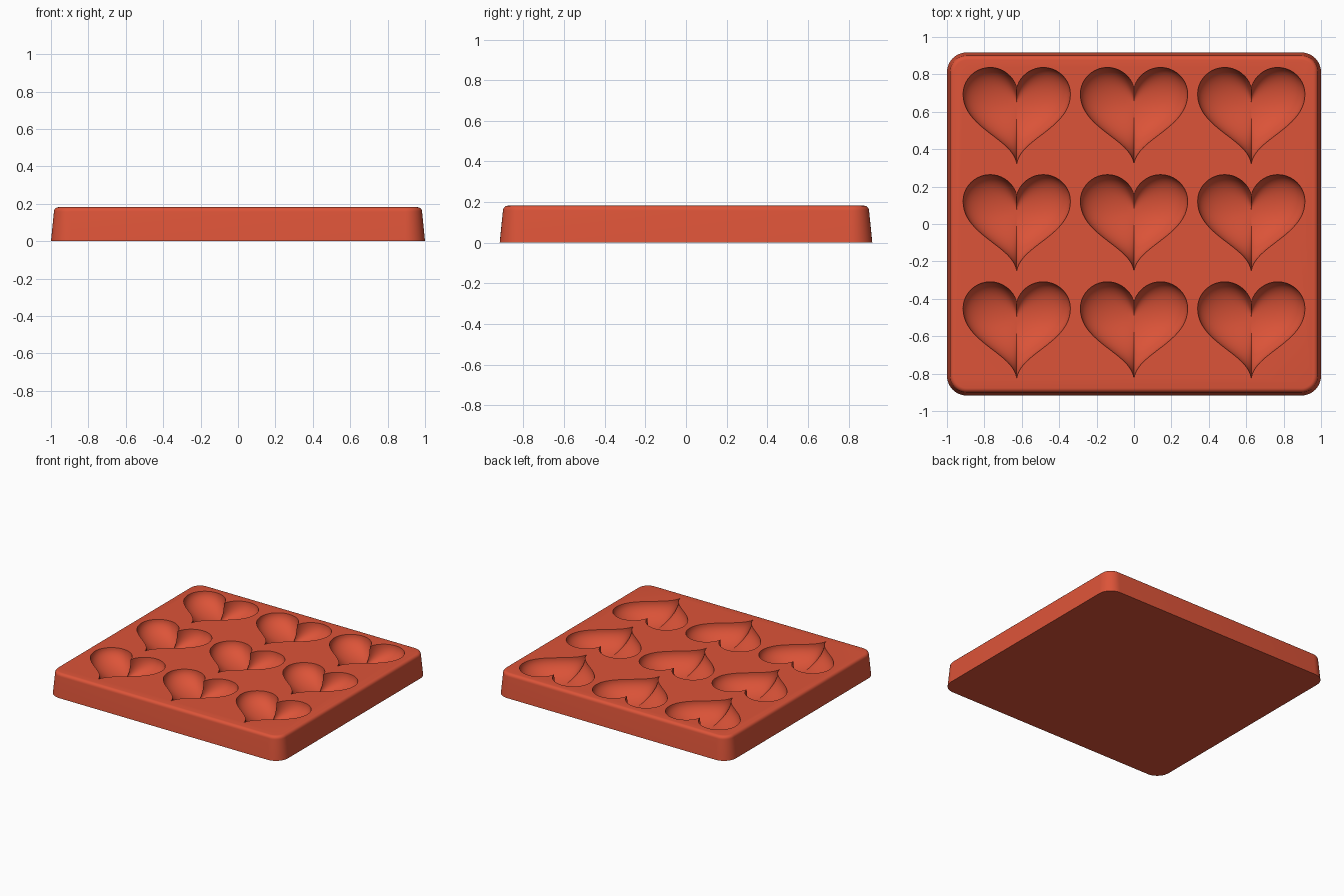
import bpy, bmesh, math
from mathutils import Vector
from mathutils.geometry import interpolate_bezier

cube = bpy.data.objects.get("Cube")
if cube:
    bpy.data.objects.remove(cube, do_unlink=True)

HALF_X, HALF_Y, HEIGHT = 1.0, 0.917, 0.182
DEPTH = 0.135
PITCH_X, PITCH_Y = 0.627, 0.573

red = bpy.data.materials.new("coral red silicone")
red.use_nodes = True
red.diffuse_color = (0.72, 0.088, 0.04, 1)
red.node_tree.nodes["Principled BSDF"].inputs["Base Color"].default_value = red.diffuse_color


def loft(bm, rings):
    """Skin a stack of equal closed rings, capping both ends."""
    loops = [[bm.verts.new(p) for p in ring] for ring in rings]
    for a, b in zip(loops, loops[1:]):
        for i in range(len(a)):
            j = (i + 1) % len(a)
            bm.faces.new((a[i], a[j], b[j], b[i]))
    bm.faces.new(loops[0][::-1])
    bm.faces.new(loops[-1])


def make_object(name, bm):
    bmesh.ops.recalc_face_normals(bm, faces=bm.faces[:])
    mesh = bpy.data.meshes.new(name)
    bm.to_mesh(mesh)
    bm.free()
    mesh.materials.append(red)
    obj = bpy.data.objects.new(name, mesh)
    bpy.context.collection.objects.link(obj)
    return obj


def rounded_rect(inset, z, radius=0.105, steps=10):
    r = radius - inset
    cx, cy = HALF_X - radius, HALF_Y - radius
    ring = []
    for k, (sx, sy) in enumerate([(1, 1), (-1, 1), (-1, -1), (1, -1)]):
        for s in range(steps + 1):
            a = (k + s / steps) * math.pi / 2
            ring.append((sx * cx + r * math.cos(a), sy * cy + r * math.sin(a), z))
    return ring


def heart_outline():
    """Right half from three curves, mirrored to the left."""
    cleft, peak, side, tip = [Vector(p) for p in
                              ((0, 0.15), (0.142, 0.264), (0.287, 0.122), (0, -0.25))]
    curves = [(cleft, Vector((0.01, 0.21)), Vector((0.07, 0.264)), peak),
              (peak, Vector((0.222, 0.264)), Vector((0.287, 0.2)), side),
              (side, Vector((0.287, -0.06)), Vector((0.022, -0.115)), tip)]
    half = []
    for n, c in zip((11, 11, 22), curves):
        half += [Vector(p) for p in interpolate_bezier(*c, n)][:-1]
    half.append(tip)
    return half + [Vector((-p.x, p.y)) for p in half[-2:0:-1]]


# Tapered tray body with a softened top edge
bm = bmesh.new()
soft = 0.024
rings = [rounded_rect(0, 0), rounded_rect(0.016, HEIGHT - soft)]
for s in range(1, 6):
    a = s / 5 * math.pi / 2
    rings.append(rounded_rect(0.016 + soft * (1 - math.cos(a)),
                              HEIGHT - soft + soft * math.sin(a)))
loft(bm, rings)
tray = make_object("heart_mould_tray", bm)

# Grid of bowl-shaped heart cutters
bm = bmesh.new()
outline = heart_outline()
centre = Vector((0, 0.07))
for col in (-1, 0, 1):
    for row in (-1, 0, 1):
        offset = Vector((col * PITCH_X, row * PITCH_Y))
        levels = [(1, HEIGHT + 0.03)]
        for s in range(16):
            a = s / 16 * math.pi / 2
            levels.append((math.cos(a), HEIGHT - DEPTH * math.sin(a)))
        rings = []
        for scale, z in levels:
            pts = [centre + (p - centre) * scale + offset for p in outline]
            rings.append([(p.x, p.y, z) for p in pts])
        loft(bm, rings)
cutter = make_object("heart_cavity_cutter", bm)
cutter.hide_render = True

# Carve the cavities, then discard the cutter
carve = tray.modifiers.new("heart_cavities", 'BOOLEAN')
carve.operation = 'DIFFERENCE'
carve.solver = 'EXACT'
carve.object = cutter
bpy.ops.object.select_all(action='DESELECT')
bpy.context.view_layer.objects.active = tray
tray.select_set(True)
bpy.ops.object.modifier_apply(modifier=carve.name)
bpy.data.objects.remove(cutter, do_unlink=True)
bpy.ops.object.shade_smooth_by_angle(angle=math.radians(35))
